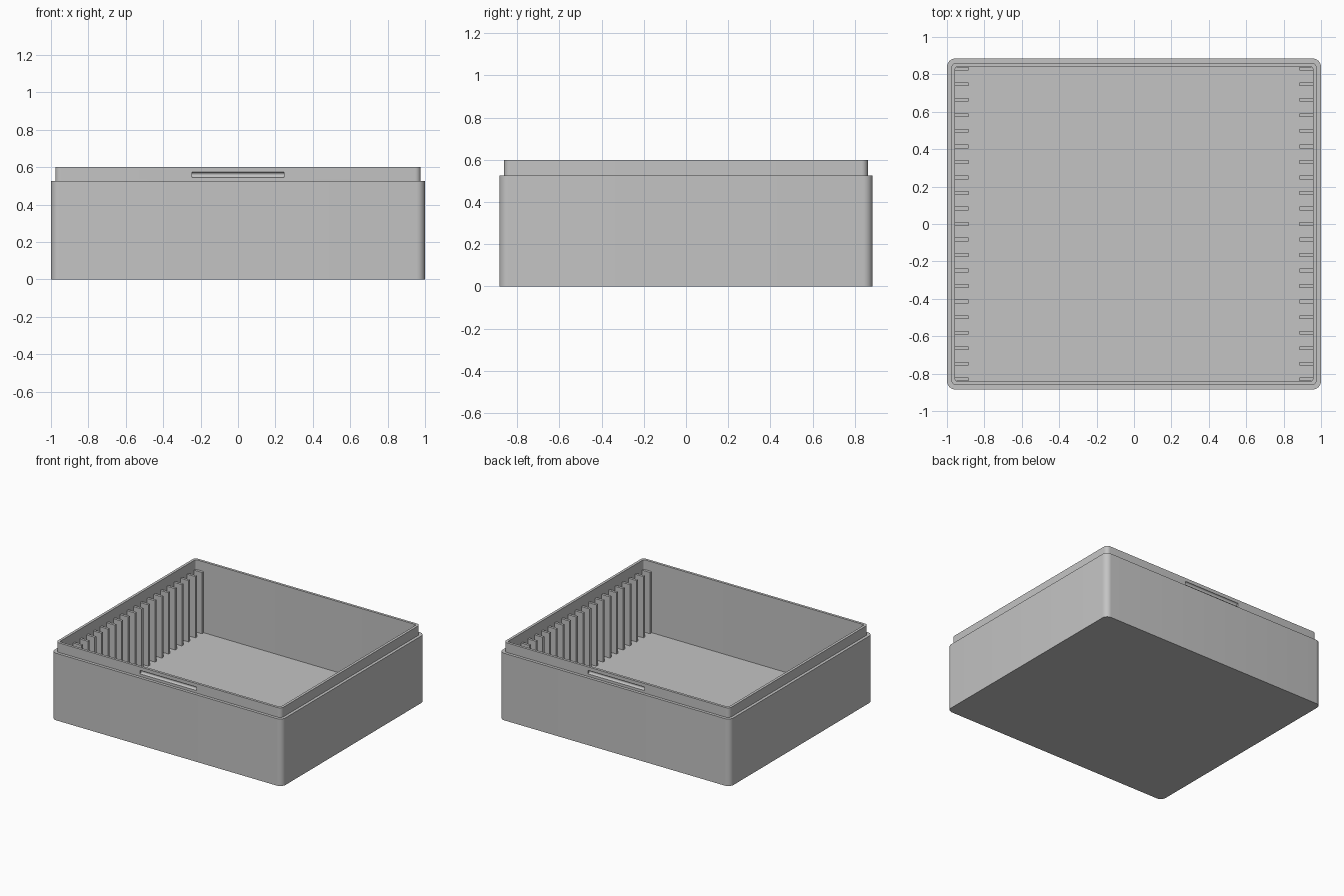
import bpy
import bmesh
from math import sin, cos, pi, radians

cube = bpy.data.objects.get("Cube")
if cube:
    bpy.data.objects.remove(cube, do_unlink=True)

GREY = (0.55, 0.55, 0.55, 1.0)
STEP_Z, TOP_Z, FLOOR_Z = 0.525, 0.6, 0.045
LIP_Y = 0.862
INNER_X = 0.956

grey = bpy.data.materials.new("plain grey")
grey.use_nodes = True
grey.diffuse_color = GREY
grey.node_tree.nodes["Principled BSDF"].inputs["Base Color"].default_value = GREY


def add_object(name, bm):
    bmesh.ops.recalc_face_normals(bm, faces=bm.faces)
    mesh = bpy.data.meshes.new(name)
    bm.to_mesh(mesh)
    bm.free()
    mesh.materials.append(grey)
    obj = bpy.data.objects.new(name, mesh)
    bpy.context.collection.objects.link(obj)
    return obj


def activate(obj):
    bpy.ops.object.select_all(action="DESELECT")
    obj.select_set(True)
    bpy.context.view_layer.objects.active = obj


def rounded_ring(bm, hx, hy, r, z, steps=8):
    """Ring of vertices around a rounded rectangle."""
    ring = []
    for corner, (sx, sy) in enumerate([(1, 1), (-1, 1), (-1, -1), (1, -1)]):
        for i in range(steps + 1):
            a = (corner + i / steps) * pi / 2
            ring.append(bm.verts.new((sx * (hx - r) + r * cos(a),
                                      sy * (hy - r) + r * sin(a), z)))
    return ring


# Box shell: outer wall, step, raised lip, inner wall and floor
bm = bmesh.new()
sections = [(1.0, 0.885, 0.045, 0.0),
            (1.0, 0.885, 0.045, STEP_Z),
            (0.977, LIP_Y, 0.03, STEP_Z),
            (0.977, LIP_Y, 0.03, TOP_Z),
            (INNER_X, 0.842, 0.012, TOP_Z),
            (INNER_X, 0.842, 0.012, FLOOR_Z)]
rings = [rounded_ring(bm, *s) for s in sections]
for low, high in zip(rings, rings[1:]):
    n = len(low)
    for i in range(n):
        j = (i + 1) % n
        bm.faces.new((low[i], low[j], high[j], high[i]))
bm.faces.new(rings[0])
bm.faces.new(rings[-1])
shell = add_object("box_shell", bm)

# Half-round snap grooves in the lip, front and back
for side, sign in (("front", -1), ("back", 1)):
    bpy.ops.mesh.primitive_cylinder_add(vertices=24, radius=0.0138, depth=0.49,
                                        location=(0, sign * LIP_Y, 0.559),
                                        rotation=(0, radians(90), 0))
    cutter = bpy.context.object
    cutter.name = side + "_groove_cutter"
    cutter.hide_render = True
    cutter.data.materials.append(grey)
    cut = shell.modifiers.new(side + " groove", "BOOLEAN")
    cut.operation = "DIFFERENCE"
    cut.solver = "EXACT"
    cut.object = cutter
    activate(shell)
    bpy.ops.object.modifier_apply(modifier=cut.name)
    bpy.data.objects.remove(cutter, do_unlink=True)
activate(shell)
bpy.ops.object.shade_smooth_by_angle(angle=radians(30))

# Divider ribs: rows of thin slats along both side walls
RIBS, PITCH, THICK, RIB_TIP = 21, 0.083, 0.02, 0.886
for side, sign in (("left", 1), ("right", -1)):
    bm = bmesh.new()
    for i in range(RIBS):
        y = (i - (RIBS - 1) / 2) * PITCH
        slat = bmesh.ops.create_cube(bm, size=1)["verts"]
        bmesh.ops.scale(bm, verts=slat,
                        vec=(INNER_X - RIB_TIP + 0.004, THICK, STEP_Z - FLOOR_Z + 0.004))
        bmesh.ops.translate(bm, verts=slat,
                            vec=(sign * (INNER_X + RIB_TIP + 0.004) / 2, y,
                                 (STEP_Z + FLOOR_Z - 0.004) / 2))
    add_object(side + "_divider_ribs", bm)
